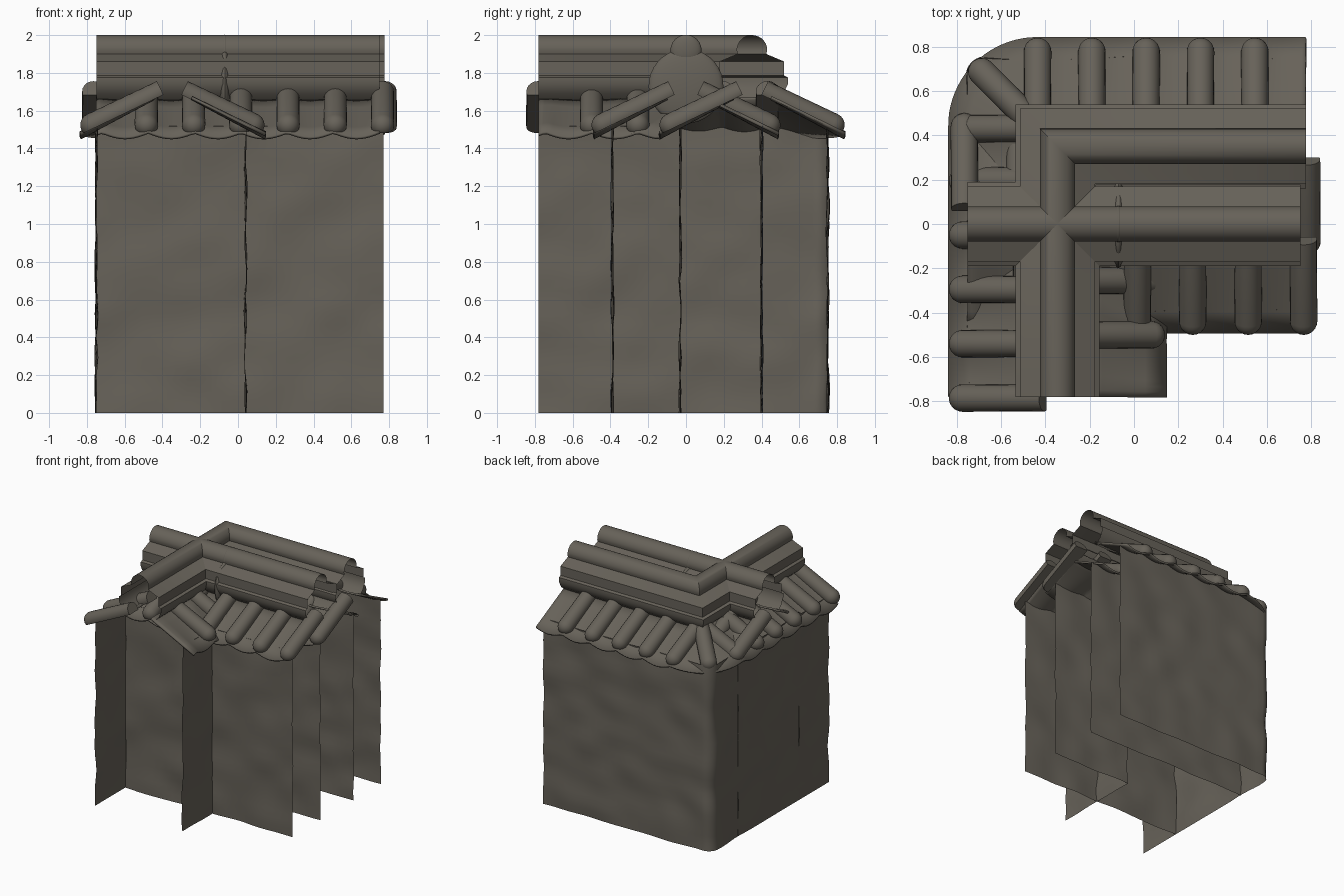
import bpy, bmesh, math
from mathutils import Matrix, Vector, noise

if "Cube" in bpy.data.objects:
    bpy.data.objects.remove(bpy.data.objects["Cube"], do_unlink=True)

stone = bpy.data.materials.new("weathered_grey_stone")
stone.use_nodes = True
COLOUR = (0.135, 0.122, 0.1, 1)
stone.diffuse_color = COLOUR
stone.node_tree.nodes["Principled BSDF"].inputs["Base Color"].default_value = COLOUR

CX, CY = -0.345, 0.35        # ridge corner of the L-shaped wall
EAVE, TOP = 0.49, 0.1        # roof reach from the ridge line
STEP = 0.245                 # tile spacing


def roof_z(d):
    return 1.705 - 0.48 * d


def finish(name, mesh, angle=40):
    mesh.materials.append(stone)
    obj = bpy.data.objects.new(name, mesh)
    bpy.context.collection.objects.link(obj)
    bpy.ops.object.select_all(action="DESELECT")
    obj.select_set(True)
    bpy.context.view_layer.objects.active = obj
    bpy.ops.object.shade_smooth_by_angle(angle=math.radians(angle))
    return obj


def grid(name, rows):
    """Skin rows of points into a sheet."""
    n = len(rows[0])
    verts = [p for row in rows for p in row]
    faces = [(i * n + j, (i + 1) * n + j, (i + 1) * n + j + 1, i * n + j + 1)
             for i in range(len(rows) - 1) for j in range(n - 1)]
    mesh = bpy.data.meshes.new(name)
    mesh.from_pydata(verts, [], faces)
    return finish(name, mesh)


def spread(a, b, n):
    return [a + (b - a) * i / n for i in range(n + 1)]


# Rough wall sheets
def wall(name, corners):
    pts = []
    for a, b in zip(corners, corners[1:]):
        a, b = Vector(a), Vector(b)
        n = max(1, round((b - a).length / 0.06))
        pts += [a.lerp(b, i / n) for i in range(n)]
    pts.append(Vector(corners[-1]))
    rows = []
    for i, p in enumerate(pts):
        t = (pts[min(i + 1, len(pts) - 1)] - pts[max(i - 1, 0)]).normalized()
        row = []
        for z in spread(0, 1.52, 26):
            w = 0.016 * noise.noise(Vector((p.x * 4, p.y * 4, z * 5)))
            row.append((p.x - t.y * w, p.y + t.x * w, z))
        rows.append(row)
    grid(name, rows)


R = 0.08
bend = [(-0.75 + R - R * math.cos(a), 0.75 - R + R * math.sin(a))
        for a in spread(0, math.pi / 2, 6)]
wall("corner_wall_outer", [(-0.75, -0.78)] + bend + [(0.77, 0.75)])
wall("corner_wall_inner", [(0.04, -0.78), (0.04, -0.03), (0.77, -0.03)])
wall("straight_wall_front", [(-0.75, -0.39), (0.77, -0.39)])
wall("straight_wall_back", [(-0.75, 0.4), (0.77, 0.4)])


# Sagging roof sheets between the tile rows
def sag(s, start):
    return 0.03 * abs(math.sin(math.pi * (s - start) / STEP))


def roof(name, stations):
    rows = []
    for ix, iy, ox, oy, drop in stations:
        row = []
        for t in spread(0, 1, 4):
            z = roof_z(TOP + (EAVE - TOP) * t) - drop * (0.3 + 0.7 * t) + 0.015
            row.append((ix + (ox - ix) * t, iy + (oy - iy) * t, z))
        rows.append(row)
    solid = grid(name, rows).modifiers.new("thickness", "SOLIDIFY")
    solid.thickness = 0.015
    solid.offset = 0


along = spread(-0.75, 0.75, 60)
roof("straight_roof_front", [(x, -TOP, x, -EAVE, sag(x, 0.75)) for x in along])
roof("straight_roof_back", [(x, TOP, x, EAVE, sag(x, -0.75)) for x in along])

ARC = 0.4
ax, ay = CX - EAVE + ARC, CY + EAVE - ARC
outer = [(CX - TOP, y, CX - EAVE, y, sag(y, -0.79))
         for y in spread(-0.78, ay, 50)]
outer += [(CX - TOP, CY + TOP, ax - ARC * math.cos(a), ay + ARC * math.sin(a),
           0.025 * abs(math.sin(2 * a))) for a in spread(0, math.pi / 2, 20)]
outer += [(x, CY + TOP, x, CY + EAVE, sag(x, 0.05))
          for x in spread(ax, 0.775, 50)]
roof("corner_roof_outer", outer)

inner = []
for t in spread(0, 1, 30):
    y = -0.78 + t * (CY - EAVE + 0.78)
    inner.append((CX + TOP, -0.78 + t * (CY - TOP + 0.78),
                  CX + EAVE, y, sag(y, -0.5)))
for t in spread(0, 1, 30):
    x = CX + EAVE + t * (0.775 - CX - EAVE)
    inner.append((CX + TOP + t * (0.775 - CX - TOP), CY - TOP,
                  x, CY - EAVE, sag(x, 0.775)))
roof("corner_roof_inner", inner)


# Stepped hollow ridge with a round cap
half = [(0.12, 1.65), (0.165, 1.69), (0.19, 1.74), (0.19, 1.775),
        (0.17, 1.785), (0.17, 1.86), (0.075, 1.9)]
cap = [(0.08 * math.cos(a), 1.92 + 0.08 * math.sin(a))
       for a in spread(0, math.pi, 14)]
profile = half + cap + [(-d, z) for d, z in reversed(half)]


def ridge(name, stations):
    grid(name, [[(x + d * sx, y + d * sy, z) for d, z in profile]
                for x, y, sx, sy in stations])


ridge("straight_ridge", [(-0.75, 0, 0, 1), (0.75, 0, 0, 1)])
ridge("corner_ridge", [(CX, -0.78, -1, 0), (CX, CY, -1, 1), (0.775, CY, 0, 1)])


# Round-nosed barrel tiles
def barrel_mesh(radius, length):
    bm = bmesh.new()
    bmesh.ops.create_uvsphere(bm, u_segments=20, v_segments=12, radius=radius,
                              matrix=Matrix.Rotation(math.pi / 2, 4, "Y"))
    for v in bm.verts:
        if v.co.x < -0.001:
            v.co.x = -length
    cut = bmesh.ops.bisect_plane(bm, geom=bm.verts[:] + bm.edges[:] + bm.faces[:],
                                 plane_co=(0, 0, -0.02), plane_no=(0, 0, -1),
                                 clear_outer=True)
    edges = [e for e in cut["geom_cut"] if isinstance(e, bmesh.types.BMEdge)]
    bmesh.ops.holes_fill(bm, edges=edges)
    mesh = bpy.data.meshes.new("barrel_tile")
    bm.to_mesh(mesh)
    bm.free()
    return mesh


NOSE = 0.062


def tile(name, x, y, degrees, length=0.41, z=roof_z(EAVE)):
    """Tile whose nose touches (x, y), running uphill from there."""
    a, pitch = math.radians(degrees), math.atan(0.48)
    obj = finish(name, barrel_mesh(NOSE, length))
    obj.matrix_world = (
        Matrix.Translation((x - NOSE * math.cos(a), y - NOSE * math.sin(a),
                            z + 0.055))
        @ Matrix.Rotation(a, 4, "Z") @ Matrix.Rotation(pitch, 4, "Y"))


for i in range(6):
    tile("straight_front_tile", 0.765 - i * 0.25, -0.5, -90)
    tile("straight_back_tile", -0.765 + i * 0.25, 0.5, 90)
for i in range(5):
    tile("corner_left_tile", -0.835, -0.785 + i * STEP, 180)
    tile("corner_back_tile", -0.435 + i * STEP, 0.84, 90)
tile("corner_left_tile", -0.81, 0.43, 180)
tile("corner_hip_tile", -0.73, 0.73, 135)
for i in range(3):
    tile("corner_inner_tile", 0.78 - i * STEP, CY - EAVE, -90)
for i in range(2):
    tile("corner_inner_side_tile", 0.14, -0.5 + i * STEP, 0)


# Rounded joint ornament across the straight ridge
def bead(name, y, z, radius, thick):
    bm = bmesh.new()
    bmesh.ops.create_uvsphere(bm, u_segments=28, v_segments=18, radius=radius)
    bmesh.ops.scale(bm, vec=(thick / radius, 1, 1), verts=bm.verts)
    bmesh.ops.translate(bm, vec=(-0.07, y, z), verts=bm.verts)
    mesh = bpy.data.meshes.new(name)
    bm.to_mesh(mesh)
    bm.free()
    finish(name, mesh)


bead("joint_top_bead", 0, 1.92, 0.082, 0.03)
bead("joint_dome", 0, 1.73, 0.198, 0.042)
